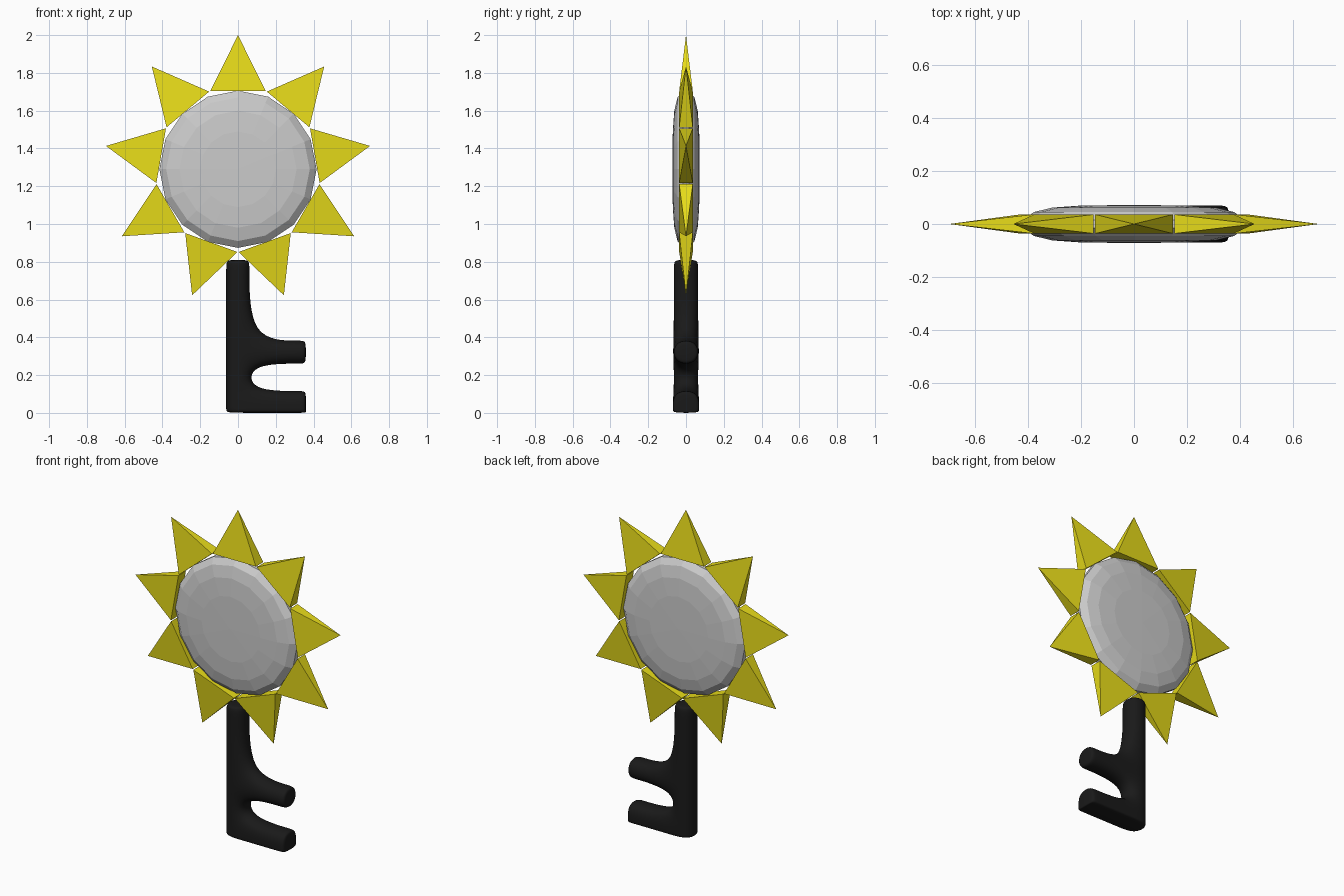
import bpy, bmesh
from math import sin, cos, pi, radians

if "Cube" in bpy.data.objects:
    bpy.data.objects.remove(bpy.data.objects["Cube"])

CENTRE_Z = 1.29


def material(name, rgb):
    m = bpy.data.materials.new(name)
    m.diffuse_color = (*rgb, 1)
    m.use_nodes = True
    m.node_tree.nodes["Principled BSDF"].inputs["Base Color"].default_value = m.diffuse_color
    return m


def make_object(name, bm, mat=None):
    bmesh.ops.recalc_face_normals(bm, faces=bm.faces[:])
    me = bpy.data.meshes.new(name)
    bm.to_mesh(me)
    bm.free()
    ob = bpy.data.objects.new(name, me)
    bpy.context.collection.objects.link(ob)
    if mat:
        me.materials.append(mat)
    return ob


yellow = material("yellow", (0.8, 0.71, 0.01))
black = material("black", (0.01, 0.01, 0.01))

# Sun disc: faceted lathe around the y axis
half = [(0.2, 0.07), (0.31, 0.062), (0.38, 0.045), (0.416, 0.015)]
profile = [(r, -y) for r, y in half] + [(r, y) for r, y in reversed(half)]
SIDES = 16
bm = bmesh.new()
rings = [[bm.verts.new((r * cos(2 * pi * i / SIDES), y,
                        CENTRE_Z + r * sin(2 * pi * i / SIDES)))
          for i in range(SIDES)] for r, y in profile]
for a, b in zip(rings, rings[1:]):
    for i in range(SIDES):
        j = (i + 1) % SIDES
        bm.faces.new((a[i], a[j], b[j], b[i]))
for ring, y in ((rings[0], -0.072), (rings[-1], 0.072)):
    hub = bm.verts.new((0, y, CENTRE_Z))
    for i in range(SIDES):
        bm.faces.new((hub, ring[i], ring[(i + 1) % SIDES]))
make_object("sun_disc", bm)

# Nine pyramid rays around the disc
for k in range(9):
    a = radians(90 - 40 * k)

    def place(out, side, y):
        return (out * cos(a) + side * sin(a), y,
                CENTRE_Z + out * sin(a) - side * cos(a))

    bm = bmesh.new()
    base = [bm.verts.new(place(0.413, s, y)) for s, y in
            ((-0.147, -0.036), (0.147, -0.036), (0.147, 0.036), (-0.147, 0.036))]
    tip = bm.verts.new(place(0.71, 0, 0))
    bm.faces.new(base)
    for i in range(4):
        bm.faces.new((base[i], base[(i + 1) % 4], tip))
    make_object(f"ray_{k + 1}", bm, yellow)

# Key shaft with two teeth: cage of cells, thickened and subdivided
xs = [-0.068, 0.066, 0.342, 0.361]
zs = [0, 0.015, 0.12, 0.255, 0.388, 0.79, 0.812]
tooth_rows = (0, 1, 3)
bm = bmesh.new()
grid = {}


def vert(i, j):
    if (i, j) not in grid:
        grid[i, j] = bm.verts.new((xs[i], -0.07, zs[j]))
    return grid[i, j]


for j in range(len(zs) - 1):
    for i in range(len(xs) - 1):
        if i == 0 or j in tooth_rows:
            bm.faces.new((vert(i, j), vert(i + 1, j), vert(i + 1, j + 1), vert(i, j + 1)))
ext = bmesh.ops.extrude_face_region(bm, geom=bm.faces[:], use_keep_orig=True)
bmesh.ops.translate(bm, vec=(0, 0.14, 0),
                    verts=[g for g in ext["geom"] if isinstance(g, bmesh.types.BMVert)])
for f in bm.faces:
    f.smooth = True
shaft = make_object("key_shaft", bm, black)
sub = shaft.modifiers.new("round", 'SUBSURF')
sub.levels = sub.render_levels = 3
